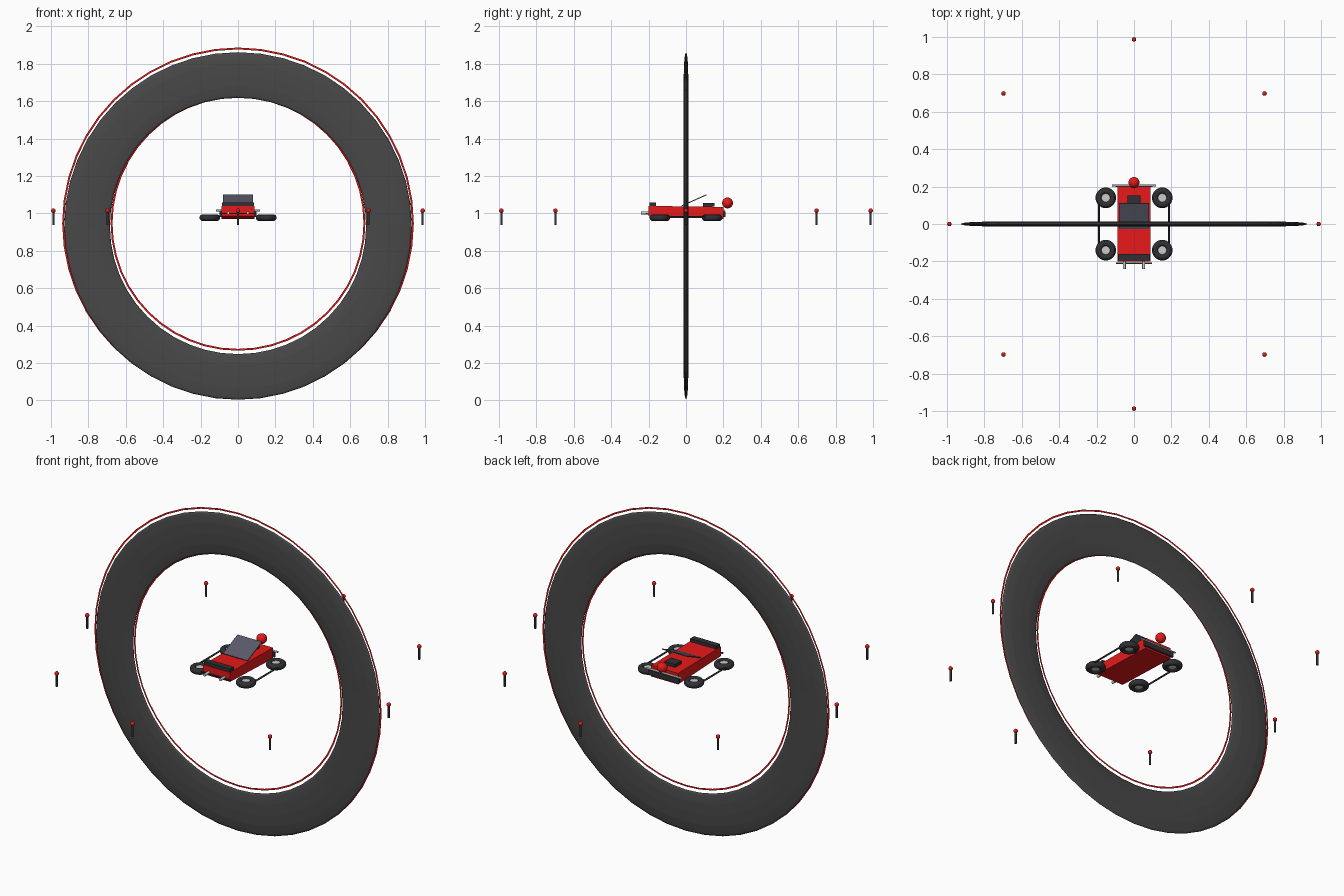
import bpy, bmesh
from math import pi, sin, cos, atan2, hypot

if "Cube" in bpy.data.objects:
    bpy.data.objects.remove(bpy.data.objects["Cube"])


def material(name, rgb):
    m = bpy.data.materials.new(name)
    m.diffuse_color = (*rgb, 1)
    m.use_nodes = True
    m.node_tree.nodes["Principled BSDF"].inputs["Base Color"].default_value = m.diffuse_color
    return m


RED = material("red", (0.8, 0.01, 0.01))
DARK = material("dark", (0.03, 0.03, 0.035))
RING = material("ring_grey", (0.065, 0.065, 0.065))
GLASS = material("glass", (0.1, 0.1, 0.14))


def finish(name, mat=None, smooth=True):
    o = bpy.context.object
    o.name = name
    if mat:
        o.data.materials.append(mat)
    if smooth:
        bpy.ops.object.shade_smooth_by_angle()
    return o


def torus(name, loc, major, minor, mat, rot=(0, 0, 0), flat=1, seg=48, sides=12):
    bpy.ops.mesh.primitive_torus_add(major_radius=major, minor_radius=minor, location=loc,
                                     rotation=rot, major_segments=seg, minor_segments=sides)
    bpy.context.object.scale.z = flat
    return finish(name, mat)


def rod(name, loc, r, depth, mat=None, rot=(0, 0, 0), sides=16):
    bpy.ops.mesh.primitive_cylinder_add(vertices=sides, radius=r, depth=depth,
                                        location=loc, rotation=rot)
    return finish(name, mat)


def ball(name, loc, r, mat):
    bpy.ops.mesh.primitive_uv_sphere_add(segments=24, ring_count=12, radius=r, location=loc)
    return finish(name, mat)


def box(name, loc, size, mat=None, rot=(0, 0, 0)):
    bpy.ops.mesh.primitive_cube_add(size=1, location=loc, rotation=rot)
    bpy.context.object.scale = size
    return finish(name, mat, False)


# Large flattened ring with two thin red trim hoops
UP = (pi / 2, 0, 0)
torus("big_ring", (0, 0, 0.933), 0.807, 0.122, RING, UP, 0.1)
torus("outer_trim", (0, 0, 0.947), 0.935, 0.005, RED, UP, 0.1)
torus("inner_trim", (0, 0, 0.947), 0.676, 0.005, RED, UP, 0.1)

# Circle of marker posts
for i in range(8):
    x, y = 0.987 * cos(i * pi / 4), 0.987 * sin(i * pi / 4)
    rod("marker_post", (x, y, 0.975), 0.006, 0.075, DARK)
    ball("marker_light", (x, y, 1.015), 0.012, RED)

# Car body: side profile (y, z) extruded across x
profile = [(-0.2, 0.985), (0.2, 0.97), (0.2, 1.035), (-0.2, 1.04)]
mesh = bpy.data.meshes.new("car_body")
bm = bmesh.new()
face = bm.faces.new([bm.verts.new((-0.088, y, z)) for y, z in profile])
side = bmesh.ops.extrude_face_region(bm, geom=[face])["geom"]
bmesh.ops.translate(bm, vec=(0.176, 0, 0),
                    verts=[v for v in side if isinstance(v, bmesh.types.BMVert)])
bmesh.ops.recalc_face_normals(bm, faces=bm.faces)
bm.to_mesh(mesh)
bm.free()
mesh.materials.append(RED)
bpy.context.collection.objects.link(bpy.data.objects.new("car_body", mesh))

# Sloping windscreen, top strip, engine block, tail ball
box("windscreen", (0, 0.043, 1.07), (0.16, hypot(0.135, 0.06), 0.005), GLASS,
    (atan2(0.06, 0.135), 0, 0))
box("nose_strip", (0, -0.178, 1.049), (0.17, 0.036, 0.018), DARK)
box("engine_block", (0, 0.122, 1.046), (0.07, 0.06, 0.018), DARK)
ball("tail_ball", (0, 0.222, 1.056), 0.029, RED)

# Bumpers
box("front_bumper", (0, -0.21, 1.0), (0.19, 0.007, 0.007), DARK)
box("rear_bumper", (0, 0.204, 0.995), (0.2, 0.012, 0.03), DARK)
rod("rear_bar", (0, 0.205, 1.015), 0.005, 0.235, None, (0, pi / 2, 0))

for s in (-1, 1):
    # Front lamps and side rails
    rod("front_lamp", (s * 0.052, -0.218, 1.003), 0.008, 0.045, None, UP)
    rod("side_rail", (s * 0.187, 0, 0.98), 0.005, 0.26, DARK, UP)
    # Wheels lying flat, with grey hubs
    for y in (-0.14, 0.14):
        torus("wheel", (s * 0.151, y, 0.977), 0.037, 0.018, DARK, seg=32)
        rod("wheel_hub", (s * 0.151, y, 0.977), 0.024, 0.02)
